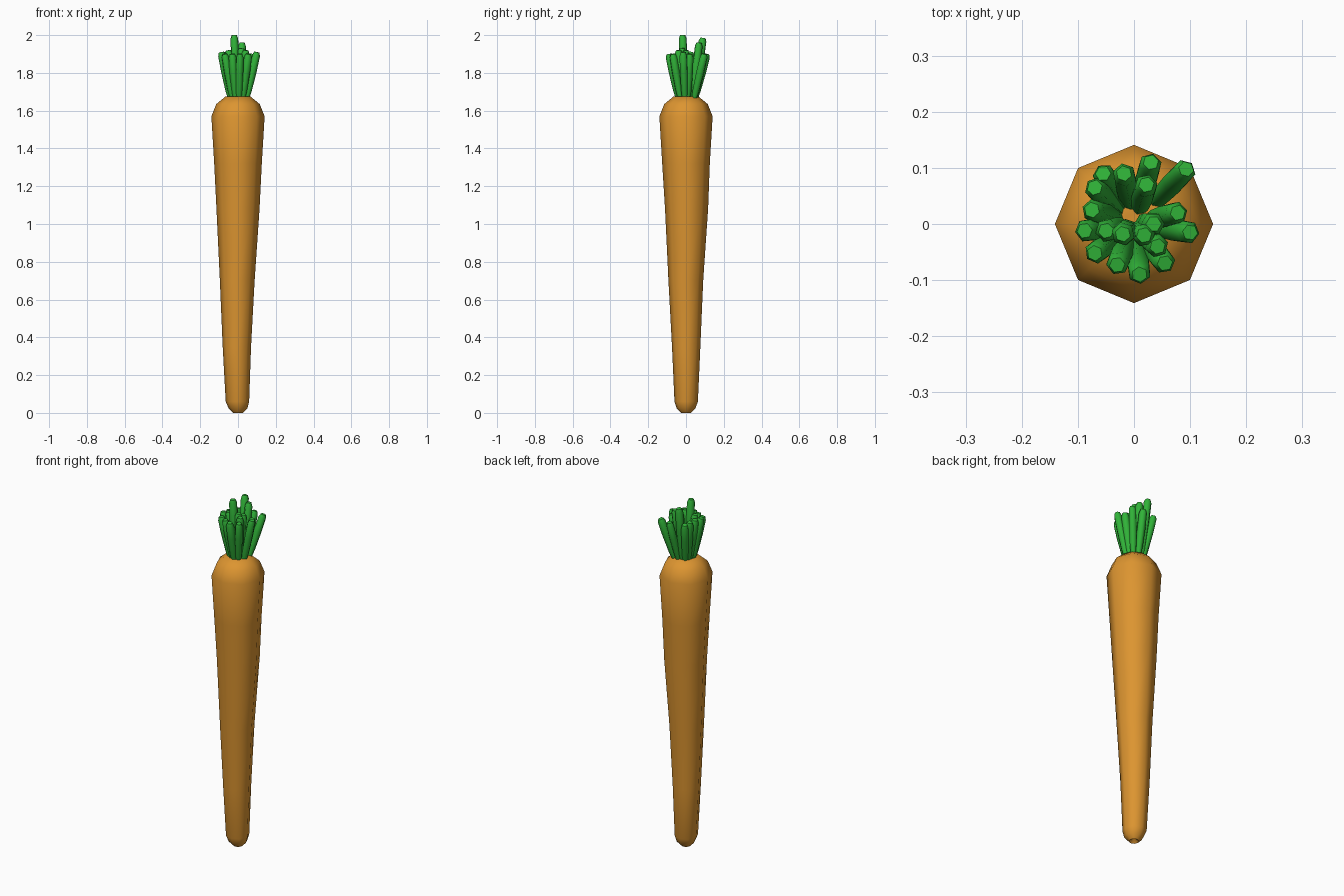
import bpy, bmesh, math
from mathutils import Vector

if "Cube" in bpy.data.objects:
    bpy.data.objects.remove(bpy.data.objects["Cube"])


def material(name, color):
    m = bpy.data.materials.new(name)
    m.diffuse_color = color
    m.use_nodes = True
    m.node_tree.nodes["Principled BSDF"].inputs["Base Color"].default_value = m.diffuse_color
    return m


def loft(bm, rings):
    """Skin a list of equal-length point rings and cap both ends."""
    loops = [[bm.verts.new(p) for p in ring] for ring in rings]
    n = len(loops[0])
    for a, b in zip(loops, loops[1:]):
        for i in range(n):
            j = (i + 1) % n
            bm.faces.new((a[i], a[j], b[j], b[i]))
    bm.faces.new(loops[0][::-1])
    bm.faces.new(loops[-1])


def finish(bm, name, mat, angle):
    bmesh.ops.recalc_face_normals(bm, faces=bm.faces)
    me = bpy.data.meshes.new(name)
    bm.to_mesh(me)
    bm.free()
    ob = bpy.data.objects.new(name, me)
    bpy.context.collection.objects.link(ob)
    me.materials.append(mat)
    bpy.ops.object.select_all(action='DESELECT')
    ob.select_set(True)
    bpy.context.view_layer.objects.active = ob
    bpy.ops.object.shade_smooth_by_angle(angle=math.radians(angle))


orange = material("orange", (0.72, 0.30, 0.03, 1))
green = material("green", (0.03, 0.45, 0.04, 1))

# Root: eight-sided tapering body; z, radius, x shift, y shift
profile = [(0.018, 0.008, 0, 0), (0.0, 0.026, 0, 0), (0.025, 0.050, 0, 0),
           (0.06, 0.062, -0.003, 0.001), (0.35, 0.075, -0.006, 0.001),
           (0.70, 0.092, -0.004, -0.001), (1.08, 0.114, 0, 0.003),
           (1.32, 0.126, 0, 0), (1.57, 0.141, 0, 0),
           (1.635, 0.115, 0, 0), (1.675, 0.066, 0, 0), (1.67, 0.02, 0, 0)]
bm = bmesh.new()
loft(bm, [[(dx + r * math.cos(k * math.pi / 4), dy + r * math.sin(k * math.pi / 4), z)
           for k in range(8)] for z, r, dx, dy in profile])
finish(bm, "carrot_root", orange, 50)

# Stalks: tip positions of the cut green tops
tips = [(-0.02, -0.018, 2.0), (0.018, -0.02, 1.93), (0.035, 0.0, 1.92),
        (-0.018, 0.09, 1.985), (0.022, 0.07, 1.96), (0.03, 0.11, 1.90),
        (-0.055, 0.09, 1.90), (-0.07, 0.065, 1.91), (-0.075, 0.025, 1.91),
        (0.093, 0.098, 1.90), (0.078, 0.02, 1.90), (0.10, -0.015, 1.91),
        (-0.088, -0.012, 1.91), (-0.05, -0.012, 1.92), (-0.07, -0.052, 1.90),
        (-0.03, -0.073, 1.90), (0.01, -0.09, 1.90), (0.055, -0.07, 1.90),
        (0.042, -0.04, 1.92)]
bm = bmesh.new()
for x, y, z in tips:
    foot = Vector((0.42 * x, 0.42 * y, 1.655))
    low = Vector((0.55 * x, 0.55 * y, 1.71))
    tip = Vector((x, y, z))
    axis = (tip - low).normalized()
    turn = Vector((0, 0, 1)).rotation_difference(axis)
    a0 = math.atan2(y, x)
    stations = [(foot, 0.014), (low, 0.019), (low.lerp(tip, 0.5), 0.022),
                (tip - axis * 0.018, 0.021), (tip, 0.014)]
    loft(bm, [[c + turn @ Vector((r * math.cos(a0 + k * math.pi / 3),
                                  r * math.sin(a0 + k * math.pi / 3), 0))
               for k in range(6)] for c, r in stations])
finish(bm, "stalks", green, 62)
